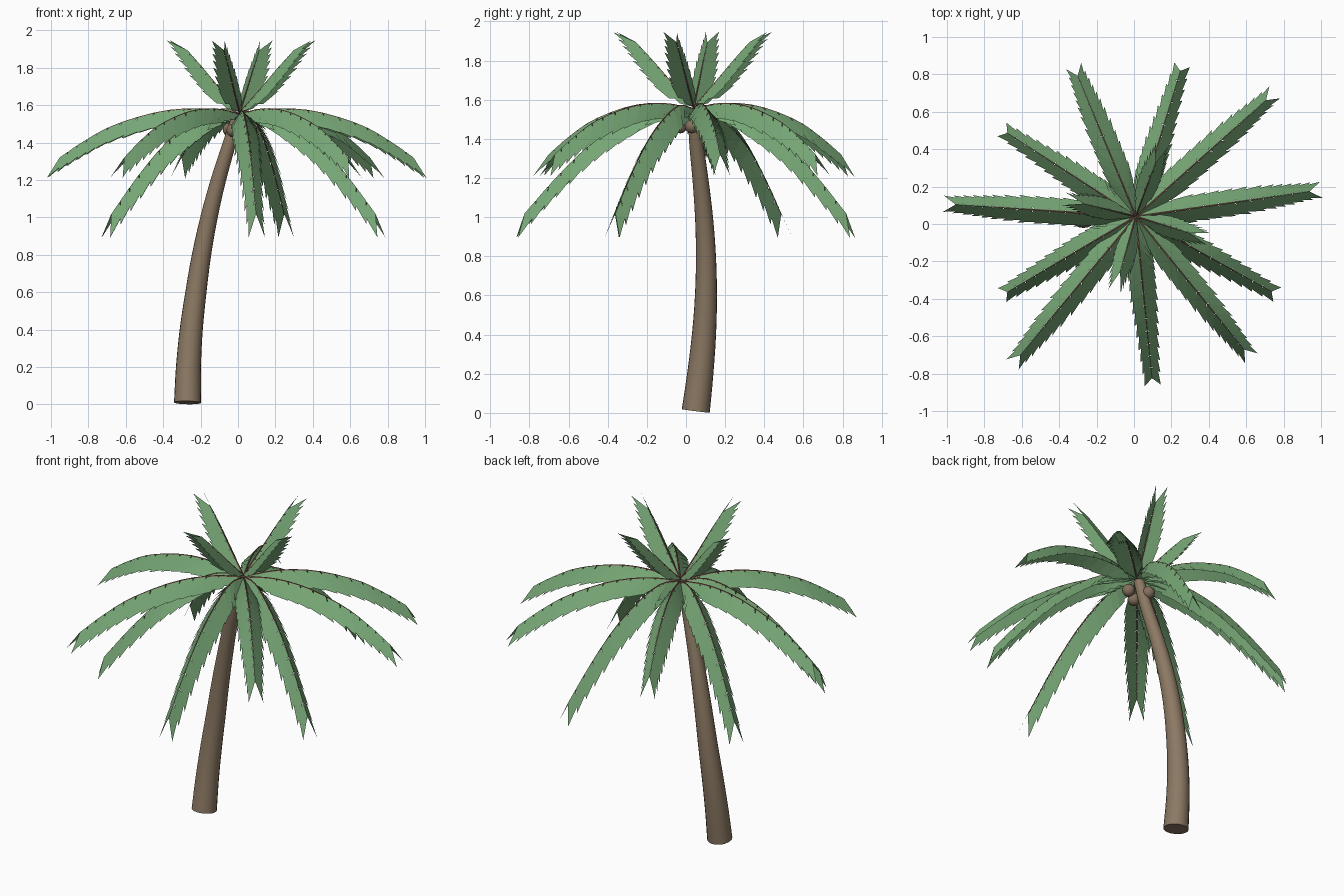
import bpy, bmesh, math
from mathutils import Vector

if "Cube" in bpy.data.objects:
    bpy.data.objects.remove(bpy.data.objects["Cube"])


def material(name, rgb):
    m = bpy.data.materials.new(name)
    m.diffuse_color = (*rgb, 1)
    m.use_nodes = True
    m.node_tree.nodes["Principled BSDF"].inputs["Base Color"].default_value = m.diffuse_color
    return m


BARK = material("bark brown", (0.26, 0.19, 0.125))
LEAF = material("leaf green", (0.185, 0.385, 0.18))
RIB = material("rib red brown", (0.23, 0.11, 0.08))
NUT = material("nut brown", (0.23, 0.16, 0.11))


def finish(bm, name, mat, smooth=False):
    me = bpy.data.meshes.new(name)
    bm.to_mesh(me)
    bm.free()
    me.materials.append(mat)
    for p in me.polygons:
        p.use_smooth = smooth
    ob = bpy.data.objects.new(name, me)
    bpy.context.collection.objects.link(ob)
    if smooth:
        bpy.ops.object.select_all(action='DESELECT')
        ob.select_set(True)
        bpy.context.view_layer.objects.active = ob
        bpy.ops.object.shade_smooth_by_angle(angle=math.radians(40))
    return ob


def spline(pts, n):
    """n+1 evenly spread samples of a smooth curve through the points."""
    p = [Vector(q) for q in pts]
    p = [2 * p[0] - p[1]] + p + [2 * p[-1] - p[-2]]
    segs, out = len(p) - 3, []
    for k in range(n + 1):
        u = k / n * segs
        i = min(int(u), segs - 1)
        t = u - i
        a, b, c, d = p[i:i + 4]
        out.append(0.5 * (2 * b + (c - a) * t + (2 * a - 5 * b + 4 * c - d) * t ** 2
                          + (3 * b - a - 3 * c + d) * t ** 3))
    return out


def tangent(path, i):
    return (path[min(i + 1, len(path) - 1)] - path[max(i - 1, 0)]).normalized()


def tube(bm, path, r0, r1, sides, ref):
    rings = []
    for i, p in enumerate(path):
        t = tangent(path, i)
        u = ref.cross(t).normalized()
        v = t.cross(u)
        r = r0 + (r1 - r0) * i / (len(path) - 1)
        rings.append([bm.verts.new(p + r * (u * math.cos(a) + v * math.sin(a)))
                      for a in (2 * math.pi * k / sides for k in range(sides))])
    for A, B in zip(rings, rings[1:]):
        for k in range(sides):
            j = (k + 1) % sides
            bm.faces.new((A[k], A[j], B[j], B[k]))
    bm.faces.new(rings[0][::-1])
    bm.faces.new(rings[-1])


# trunk: leaning, tapered tube
bm = bmesh.new()
trunk = [(-.27, .05, .01), (-.265, .073, .2), (-.25, .092, .4), (-.225, .102, .6),
         (-.195, .102, .8), (-.155, .092, 1.0), (-.105, .073, 1.2), (-.045, .05, 1.4),
         (.0, .042, 1.55)]
tube(bm, spline(trunk, 24), 0.072, 0.03, 20, Vector((1, 0, 0)))
finish(bm, "trunk", BARK, True)

# coconuts under the crown
for i, c in enumerate([(-.025, -.03, 1.465), (.065, .03, 1.465), (-.045, .075, 1.47)]):
    bm = bmesh.new()
    bmesh.ops.create_uvsphere(bm, u_segments=16, v_segments=10, radius=0.037)
    bmesh.ops.translate(bm, verts=bm.verts, vec=c)
    finish(bm, f"coconut_{i + 1}", NUT, True)

# fronds: thin rib with a roof of forward-swept leaflets on both sides
CROWN = Vector((.01, .04, 0))


def frond(name, tip, profile, n, width):
    d = Vector((tip[0], tip[1], 0)) - CROWN
    reach = d.length
    d.normalize()
    side = Vector((-d.y, d.x, 0))
    path = spline([CROWN + d * reach * t + Vector((0, 0, z)) for t, z in profile], n)
    bm = bmesh.new()
    tube(bm, path, 0.005, 0.0015, 5, side)
    finish(bm, name + "_rib", RIB)
    bm = bmesh.new()
    for s in (-1, 1):
        for i in range(n):
            f = i / (n - 1)
            fwd = tangent(path, i + 1)
            up = fwd.cross(side)
            if up.z < 0:
                up = -up
            w = width * min(1, 0.6 + 3 * f) * (1 - 0.42 * max(0, f - 0.45) / 0.55)
            out = (side * s * 0.075 - up * 0.085) * w
            sweep = fwd * 0.11
            a, b = path[i], path[i + 1]
            lift = up * 0.003  # leaflets wrap over the rib
            vs = [bm.verts.new(v) for v in
                  (a + lift, a.lerp(b, 0.9) + lift, b + out + sweep,
                   a + out * 0.8 + sweep * 0.55)]
            bm.faces.new(vs if s < 0 else vs[::-1])
    finish(bm, name + "_leaflets", LEAF)


UPPER = [(0, 1.55), (.2, 1.58), (.42, 1.565), (.66, 1.495), (.82, 1.41), (.96, 1.315)]
LOWER = [(0, 1.55), (.17, 1.57), (.35, 1.51), (.56, 1.39), (.77, 1.21), (.965, 1.01)]
UPRIGHT = [(0, 1.56), (.28, 1.68), (.55, 1.80), (.78, 1.895)]

layers = {
    "upper": (UPPER, 14, 1, [(.98, .18), (.737, .69), (-.315, .826), (-.997, .107),
                             (-.636, -.735), (.615, -.703)]),
    "lower": (LOWER, 14, 1, [(.257, .85), (-.705, .505), (-.705, -.38), (.10, -.86),
                             (.765, -.377)]),
    "upright": (UPRIGHT, 9, .82, [(.385, -.075), (-.1, -.345), (-.355, .13),
                                  (.145, .41)]),
}
for layer, (profile, n, width, tips) in layers.items():
    for i, tip in enumerate(tips):
        frond(f"{layer}_frond_{i + 1}", tip, profile, n, width)
